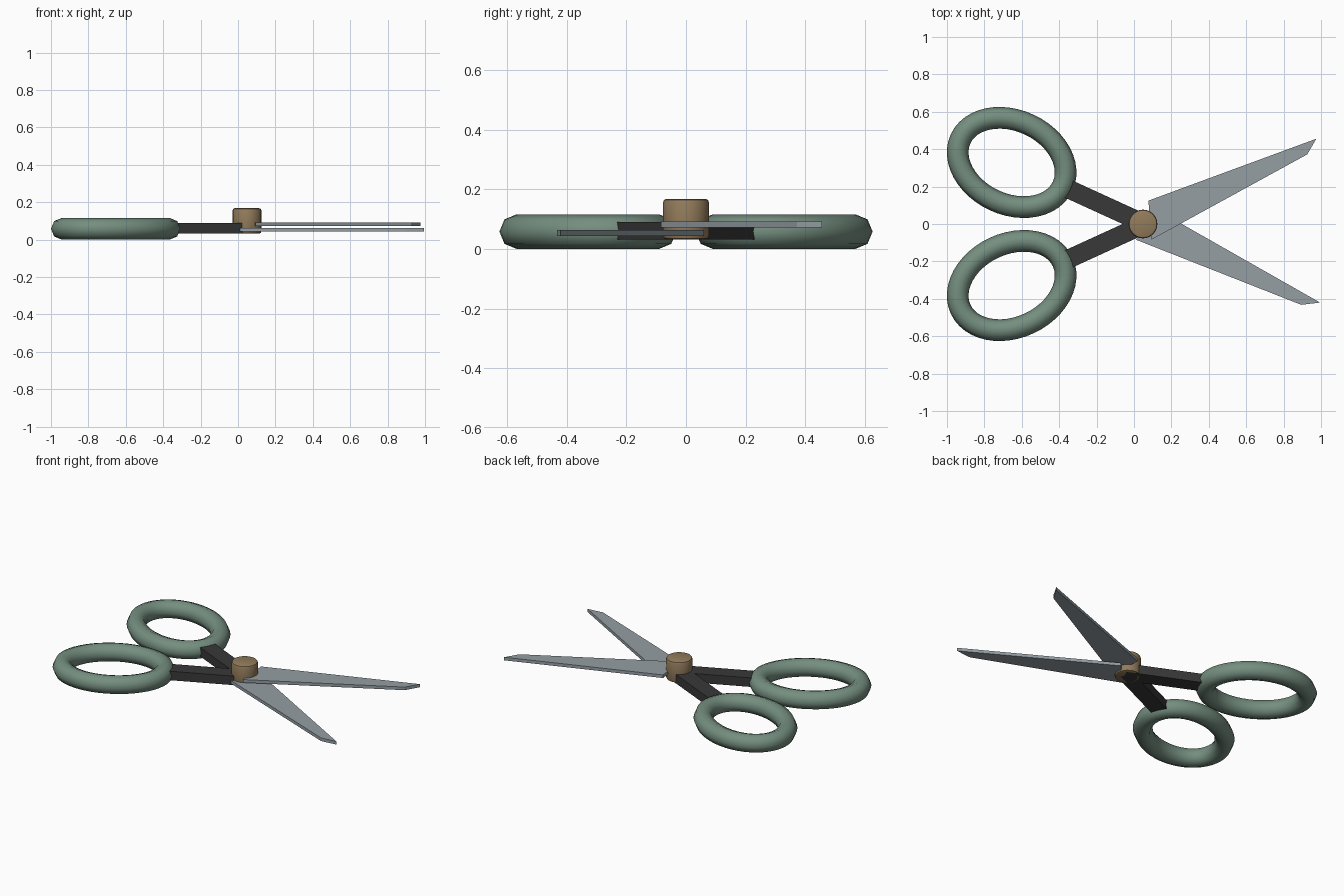
import bpy, bmesh, math
from mathutils import Vector

if "Cube" in bpy.data.objects:
    bpy.data.objects.remove(bpy.data.objects["Cube"])


def material(name, rgb):
    m = bpy.data.materials.new(name)
    m.diffuse_color = (*rgb, 1)
    m.use_nodes = True
    m.node_tree.nodes["Principled BSDF"].inputs["Base Color"].default_value = m.diffuse_color
    return m


GREEN = material("grip green", (0.175, 0.270, 0.212))
BLACK = material("shank black", (0.042, 0.040, 0.040))
STEEL = material("blade steel", (0.30, 0.345, 0.37))
BROWN = material("rivet bronze", (0.29, 0.20, 0.105))


def finish(name, bm, mat, smooth=False):
    bmesh.ops.recalc_face_normals(bm, faces=bm.faces)
    me = bpy.data.meshes.new(name)
    bm.to_mesh(me)
    bm.free()
    me.materials.append(mat)
    ob = bpy.data.objects.new(name, me)
    bpy.context.collection.objects.link(ob)
    if smooth:
        me.polygons.foreach_set("use_smooth", [True] * len(me.polygons))
    return ob


def plate(name, outline, z0, z1, mat):
    """Flat plate extruded from a 2D outline."""
    bm = bmesh.new()
    face = bm.faces.new([bm.verts.new((x, y, z0)) for x, y in outline])
    top = bmesh.ops.extrude_face_region(bm, geom=[face])["geom"]
    verts = [v for v in top if isinstance(v, bmesh.types.BMVert)]
    bmesh.ops.translate(bm, verts=verts, vec=(0, 0, z1 - z0))
    return finish(name, bm, mat)


def grip(name, centre, angle, a, b, r, mat, n=48, m=8):
    """Oval finger loop: round tube of constant thickness along an ellipse."""
    bm = bmesh.new()
    rings = []
    for i in range(n):
        t = 2 * math.pi * i / n
        p = Vector((a * math.cos(t), b * math.sin(t), 0))
        nrm = Vector((b * math.cos(t), a * math.sin(t), 0)).normalized()
        ring = []
        for j in range(m):
            u = 2 * math.pi * j / m
            ring.append(bm.verts.new(p + nrm * r * math.cos(u)
                                     + Vector((0, 0, r * math.sin(u)))))
        rings.append(ring)
    for i in range(n):
        p, q = rings[i], rings[(i + 1) % n]
        for j in range(m):
            k = (j + 1) % m
            bm.faces.new((p[j], q[j], q[k], p[k]))
    ob = finish(name, bm, mat, True)
    ob.location = (*centre, r)
    ob.rotation_euler.z = angle


# Finger loops and shanks, mirrored across y
for side, s in (("upper", 1), ("lower", -1)):
    grip(side + "_finger_loop", (-0.654, s * 0.329), -s * math.radians(25),
         0.301, 0.223, 0.058, GREEN)
    start, end = Vector((-0.35, s * 0.187)), Vector((0.07, s * -0.005))
    d = (end - start).normalized()
    w = Vector((-d.y, d.x)) * 0.05
    plate(side + "_shank", [start - w, end - w, end + w, start + w],
          0.032, 0.09, BLACK)

# Crossing blades
plate("upper_blade", [(0.077, 0.125), (0.093, -0.084), (0.926, 0.372), (0.975, 0.456)],
      0.072, 0.092, STEEL)
plate("lower_blade", [(0.01, -0.084), (0.894, -0.432), (0.995, -0.42), (0.15, 0.06)],
      0.043, 0.063, STEEL)

# Rivet
bm = bmesh.new()
bmesh.ops.create_cone(bm, cap_ends=True, segments=24, radius1=0.077,
                      radius2=0.077, depth=0.136)
rims = [e for e in bm.edges if abs(e.verts[0].co.z - e.verts[1].co.z) < 1e-5]
bmesh.ops.bevel(bm, geom=rims, offset=0.012, segments=2, profile=0.5, affect='EDGES')
rivet = finish("rivet", bm, BROWN)
rivet.location = (0.048, 0, 0.1)
bpy.context.view_layer.objects.active = rivet
rivet.select_set(True)
bpy.ops.object.shade_smooth_by_angle(angle=math.radians(30))
